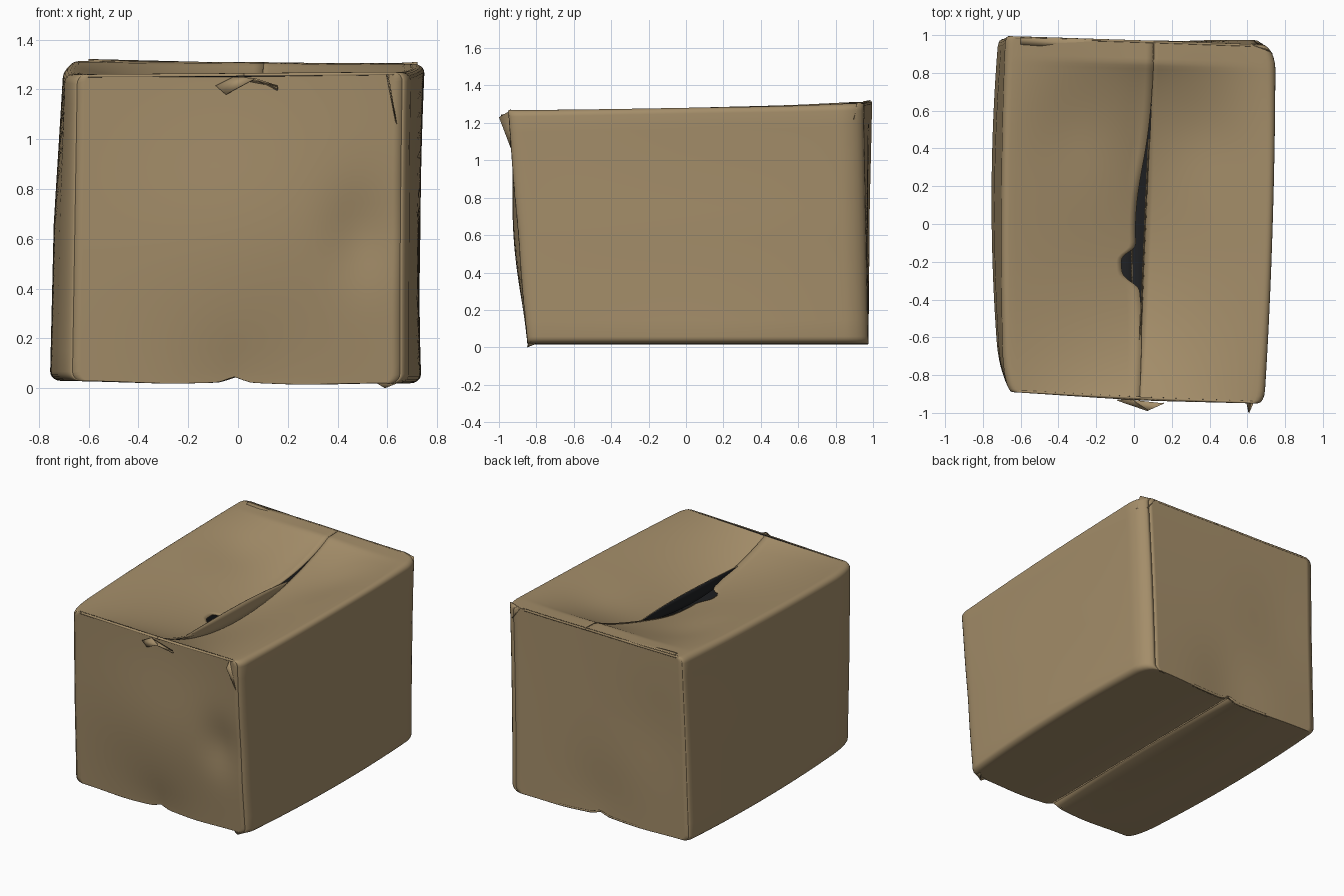
import bpy, bmesh, math
from mathutils import Vector

if "Cube" in bpy.data.objects:
    bpy.data.objects.remove(bpy.data.objects["Cube"])


def material(name, rgb):
    m = bpy.data.materials.new(name)
    m.diffuse_color = (*rgb, 1)
    m.use_nodes = True
    m.node_tree.nodes["Principled BSDF"].inputs["Base Color"].default_value = m.diffuse_color
    return m


CARD = material("brown cardboard", (0.37, 0.268, 0.142))
DARK = material("dark inside", (0.014, 0.015, 0.017))

# Eight corners of the crooked box, keyed by the signs of (u, v, w)
CORNERS = {(-1, -1, -1): (-.71, -.83, .03), (1, -1, -1): (.68, -.845, .02),
           (-1, 1, -1): (-.72, .975, .03), (1, 1, -1): (.71, .975, .02),
           (-1, -1, 1): (-.69, -.89, 1.26), (1, -1, 1): (.69, -.95, 1.27),
           (-1, 1, 1): (-.68, .995, 1.315), (1, 1, 1): (.75, .95, 1.305)}
# Vertical edge rounding (start, amount), keyed by the signs of (u, v)
ROUND = {(-1, -1): (.76, .045), (1, -1): (.93, .03), (1, 1): (.86, .075), (-1, 1): (.95, .015)}


def bell(x, c, s):
    return math.exp(-((x - c) / s) ** 2)


def round_off(t, start):
    """Quarter-round inset, 0 until start and 1 at |t| = 1."""
    k = min(1, max(0, (abs(t) - start) / (1 - start)))
    return 1 - math.sqrt(1 - k * k)


def place(u, v, w, side=None):
    """Map box parameters (-1..1) to the dented carton."""
    p = Vector()
    for (a, b, c), q in CORNERS.items():
        p += Vector(q) * ((1 + a * u) * (1 + b * v) * (1 + c * w) / 8)
    su = 1 if u > 0 else -1
    side = side or su
    # bulging sides, narrower at the vertical corners
    start, amount = ROUND[su, 1 if v > 0 else -1]
    p.x += u * (0.04 * (1 - v * v) * (1 - .6 * max(0, w)) - amount * round_off(v, start))
    if u > 0:
        p.x -= 0.02 * u * (1 - w * w) * bell(v, .1, .8)
    # creases and soft dents in the end walls
    if v < 0:
        d = .03 * bell(u, .75, .2) * bell(w, -.05, .3) + .015 * bell(u, 0, .3) * bell(w, -1, .3)
        d -= .045 * bell(u, .05, .75) * bell(w, -.1, .75)
    else:
        d = -.02 * bell(u, 0, .4) * bell(w, -.9, .5) - .01 * bell(w, .1, .5) * bell(u, -.6, .4)
    p.y += d * abs(v) ** 8
    # top panels sagging to the slit, starting from a crease near the back
    top = max(0, w) ** 12
    depth = .19 if side < 0 else .225
    span = .97 if v > -.1 else .9
    p.z -= top * depth * max(0, 1 - abs(u)) ** 1.2 * max(0, 1 - ((v + .1) / span) ** 2) ** .9
    p.z -= top * .025 * bell(abs(u), .5, .3) * bell(v, .5, .3)
    # bottom panels: raised seam, the left one pushed in along it
    low = max(0, -w) ** 8
    p.z += low * (.022 * bell(u, 0, .06) - .008 * bell(abs(u), .4, .3))
    if side < 0:
        p.z += low * .03 * bell(u, 0, .3) * (1 - v * v)
    return p


def seam_x(side, v):
    """Edge of a top panel along the torn slit, in u; the left one has a hole."""
    x = .068 + .03 * v
    if side < 0:
        x += .006 - .085 * bell(v, 0, .42) - .12 * math.exp(-((v + .27) / .09) ** 4)
    return x


def sheet(name, func, us, vs, thick=.012):
    bm = bmesh.new()
    g = [[bm.verts.new(func(a, b)) for b in vs] for a in us]
    for i in range(len(us) - 1):
        for j in range(len(vs) - 1):
            bm.faces.new((g[i][j], g[i + 1][j], g[i + 1][j + 1], g[i][j + 1]))
    bm.normal_update()
    out = sum(f.normal.dot(f.calc_center_median() - Vector((0, 0, .65))) * f.calc_area()
              for f in bm.faces)
    if out < 0:
        bmesh.ops.reverse_faces(bm, faces=bm.faces[:])
    me = bpy.data.meshes.new(name)
    bm.to_mesh(me)
    bm.free()
    me.materials.append(CARD)
    me.materials.append(DARK)
    ob = bpy.data.objects.new(name, me)
    bpy.context.collection.objects.link(ob)
    s = ob.modifiers.new("board", "SOLIDIFY")
    s.thickness, s.offset = thick, -1
    s.material_offset, s.material_offset_rim = 1, 0
    bpy.context.view_layer.objects.active = ob
    ob.select_set(True)
    bpy.ops.object.shade_smooth_by_angle(angle=math.radians(40))
    ob.select_set(False)
    return ob


def steps(a, b, n):
    return [a + (b - a) * i / n for i in range(n + 1)]


ENDS = [math.sin(a) * .1 + .9 for a in steps(0, math.pi / 2, 5)]
LONG = [-t for t in reversed(ENDS)] + steps(-.9, .9, 90)[1:-1] + ENDS
R = .06


def wrap_profile(side):
    """Bottom seam, up the side, over to the top slit."""
    pts = [(t * (1 - R), -1) for t in steps(0, 1, 16)]
    pts += [(1 - R + R * math.sin(a), -1 + R - R * math.cos(a)) for a in steps(0, math.pi / 2, 5)[1:]]
    pts += [(1, t) for t in steps(-1 + R, 1 - R, 14)[1:]]
    pts += [(1 - R + R * math.cos(a), 1 - R + R * math.sin(a)) for a in steps(0, math.pi / 2, 5)[1:]]
    n = len(pts)
    pts += [(t * (1 - R), 1) for t in steps(1, 0, 20)[1:]]

    def func(i, v):
        u, w = pts[i]
        u *= side
        if i >= n:
            u += seam_x(side, v) * ((i - n + 1) / 20) ** 2
        return place(u, v, w, side)
    return func, range(len(pts))


# Side walls, each folding into its top and bottom panel
for side, name in ((-1, "left"), (1, "right")):
    f, idx = wrap_profile(side)
    sheet(name + "_wall_and_panels", f, idx, LONG)

# Front and back walls, filling the rounded outline
for end, name in ((-1, "front_wall"), (1, "back_wall")):
    ws = [-1 + R * (1 - math.sin(a)) for a in steps(math.pi / 2, 0, 5)]
    ws = ws + steps(-1 + R, 1 - R, 24)[1:-1] + [-w for w in reversed(ws)]
    sheet(name, lambda u, w: place(u * (1 - R * round_off(w, 1 - R)), end, w),
          steps(-1, 1, 40), ws)


# Torn edge of the right top panel, bent upright along the slit
def bent_edge(t, v):
    p = place(seam_x(1, v), v, 1, 1)
    rise = max(0, 1 - ((v + .15) / .6) ** 2)
    return p + Vector((-.006 * t, 0, .1 * t * rise - .004))


sheet("bent_slit_edge", bent_edge, steps(0, 1, 3), steps(-.75, .45, 40), .006)


# Loose scraps of the end flaps: corner points a, b, c, d spanning a quad
def scrap(name, a, b, c, d):
    a, b, c, d = map(Vector, (a, b, c, d))
    ob = sheet(name, lambda s, t: a.lerp(b, s).lerp(d.lerp(c, s), t), (0, 1), (0, 1), .006)
    ob.modifiers["board"].material_offset = 0


scrap("front_tab_left", (-.09, -.935, 1.215), (-.02, -.93, 1.25), (.07, -.99, 1.245), (-.05, -.94, 1.18))
scrap("front_tab_right", (-.02, -.93, 1.25), (.16, -.95, 1.215), (.16, -.945, 1.20), (.07, -.99, 1.245))
scrap("front_corner_tab", (.60, -.95, 1.26), (.66, -.93, 1.265), (.645, -.92, 1.02), (.61, -1.0, 1.23))
scrap("back_corner_tab", (.62, .955, 1.305), (.72, .92, 1.31), (.735, .90, 1.22), (.68, .955, 1.22))
scrap("back_top_strip", (-.60, .985, 1.322), (.08, .97, 1.305), (.06, .90, 1.285), (-.60, .95, 1.316))
scrap("bottom_corner_tab", (.54, -.84, .03), (.66, -.83, .03), (.64, -.80, .02), (.59, -.85, 0.0))
